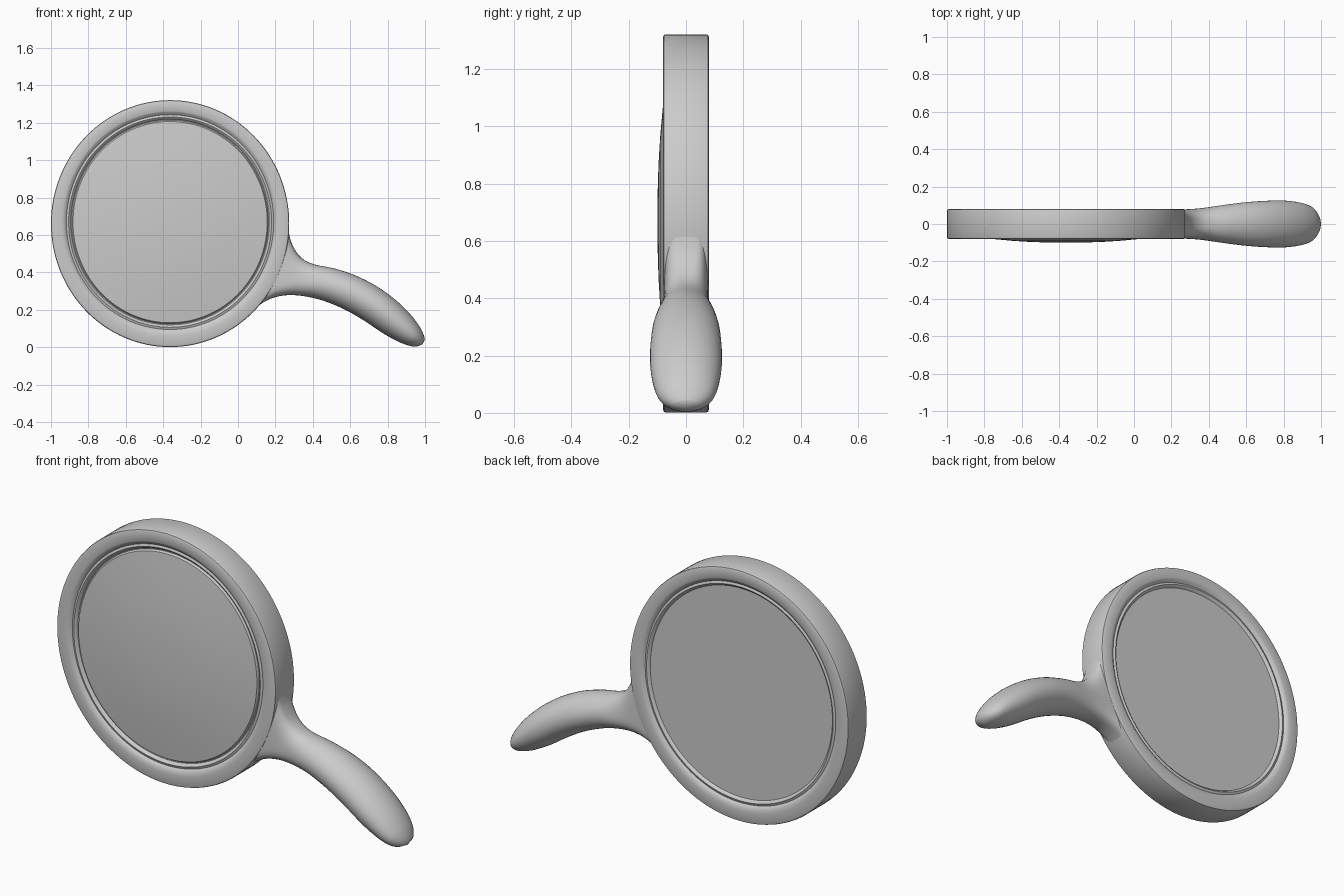
import bpy, bmesh, math

if "Cube" in bpy.data.objects:
    bpy.data.objects.remove(bpy.data.objects["Cube"])


def finish(name, bm, angle):
    bmesh.ops.recalc_face_normals(bm, faces=bm.faces)
    me = bpy.data.meshes.new(name)
    bm.to_mesh(me)
    bm.free()
    ob = bpy.data.objects.new(name, me)
    bpy.context.collection.objects.link(ob)
    bpy.ops.object.select_all(action='DESELECT')
    ob.select_set(True)
    bpy.context.view_layer.objects.active = ob
    bpy.ops.object.shade_smooth_by_angle(angle=math.radians(angle))
    return ob


def skin(bm, rings):
    n = len(rings[0])
    for a, b in zip(rings, rings[1:]):
        for i in range(n):
            j = (i + 1) % n
            bm.faces.new((a[i], a[j], b[j], b[i]))


def fan(bm, ring, tip):
    t = bm.verts.new(tip)
    for i in range(len(ring)):
        bm.faces.new((ring[i], ring[(i + 1) % len(ring)], t))


# Mirror head: oval lathe, (relative radius, y) from front centre to back centre
CX, CZ, RX, RZ, N = -0.363, 0.661, 0.637, 0.66, 128
profile = [(0.15, -0.099), (0.3, -0.096), (0.45, -0.09), (0.6, -0.081),
           (0.72, -0.073), (0.815, -0.066), (0.825, -0.056), (0.832, -0.056),
           (0.842, -0.067), (0.852, -0.071), (0.862, -0.068), (0.87, -0.066),
           (0.88, -0.072), (0.893, -0.078), (0.91, -0.08), (0.985, -0.08),
           (0.996, -0.077), (1.0, -0.07),
           (1.0, 0.07), (0.996, 0.077), (0.985, 0.08), (0.91, 0.08),
           (0.893, 0.078), (0.88, 0.072), (0.87, 0.066), (0.862, 0.068),
           (0.852, 0.071), (0.842, 0.067), (0.832, 0.058), (0.815, 0.058)]
bm = bmesh.new()
rings = []
for r, y in profile:
    # centre of the glass sits slightly higher than the frame
    up = 0.008 if r < 0.9 else 0.0
    rings.append([bm.verts.new((CX + RX * r * math.cos(2 * math.pi * i / N), y,
                                CZ + up + RZ * r * math.sin(2 * math.pi * i / N)))
                  for i in range(N)])
skin(bm, rings)
fan(bm, rings[0], (CX, -0.1, CZ + 0.008))
fan(bm, rings[-1], (CX, 0.058, CZ + 0.008))
finish("mirror_head", bm, 40)

# Handle: sections as (top x, top z, bottom x, bottom z, half width, squareness)
sections = [(.270, .630, .040, .150, .076, 5), (.282, .570, .090, .205, .076, 4.5),
            (.315, .505, .150, .248, .077, 3.6), (.360, .463, .220, .273, .079, 2.8),
            (.420, .440, .310, .278, .085, 2.3), (.520, .420, .430, .257, .101, 2),
            (.630, .383, .560, .207, .116, 2), (.740, .327, .670, .145, .124, 2),
            (.840, .255, .770, .078, .125, 2), (.920, .178, .850, .033, .115, 2),
            (.970, .112, .900, .013, .099, 2), (.992, .068, .930, .005, .076, 2),
            (.999, .042, .955, .004, .050, 2)]


def smooth_path(pts, steps):
    out = []
    for k in range(len(pts) - 1):
        p0, p1, p2, p3 = (pts[max(k - 1, 0)], pts[k], pts[k + 1],
                          pts[min(k + 2, len(pts) - 1)])
        for s in range(steps):
            t = s / steps
            out.append([0.5 * (2 * b + (c - a) * t + (2 * a - 5 * b + 4 * c - d) * t * t
                               + (3 * b - a - 3 * c + d) * t ** 3)
                        for a, b, c, d in zip(p0, p1, p2, p3)])
    return out + [list(pts[-1])]


def power(v, p):
    return math.copysign(abs(v) ** (2 / p), v)


bm = bmesh.new()
rings = []
for tx, tz, bx, bz, w, p in smooth_path(sections, 4):
    ring = []
    for i in range(40):
        a = 2 * math.pi * i / 40
        u, v = power(math.cos(a), p), power(math.sin(a), p)
        ring.append(bm.verts.new(((tx + bx) / 2 + u * (tx - bx) / 2, w * v,
                                  (tz + bz) / 2 + u * (tz - bz) / 2)))
    rings.append(ring)
skin(bm, rings)
fan(bm, rings[-1], (.987, 0, .015))
bm.faces.new(rings[0])
finish("handle", bm, 50)
